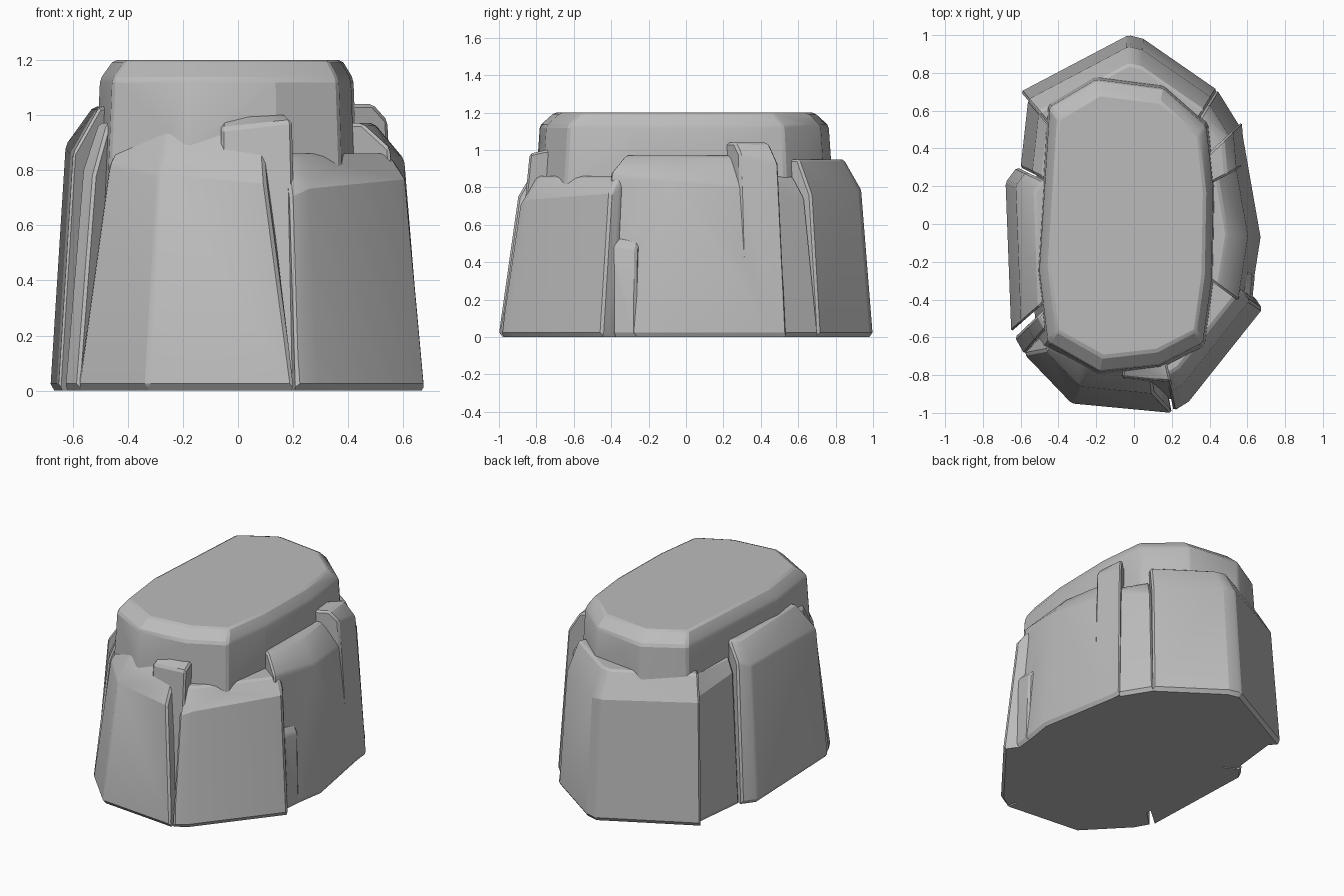
import bpy
import bmesh
import math
from mathutils import Vector

default_cube = bpy.data.objects.get("Cube")
if default_cube:
    bpy.data.objects.remove(default_cube, do_unlink=True)

# One stone colour for the whole boulder
stone = bpy.data.materials.new("grey_stone")
stone.use_nodes = True
stone_colour = (0.5, 0.5, 0.5, 1)
stone.diffuse_color = stone_colour
stone.node_tree.nodes["Principled BSDF"].inputs["Base Color"].default_value = stone_colour


def ring(outline, scale, height):
    """Scale a flat outline toward the boulder's axis and lift it to a height."""
    return [Vector((x * scale, y * scale, height)) for x, y in outline]


def block(name, foot, shoulder, crown, lean=.9, taper=.9, pinch=1):
    """Convex stone: a foot outline leans in to a shoulder, then bevels up to a crown.

    The shoulder height runs from its first to its second value along the outline,
    and pinch narrows the stone toward its own middle as it rises.
    """
    top = ring(foot, lean, 0)
    middle = sum(top, Vector()) / len(top)
    start, end = shoulder
    for i, point in enumerate(top):
        point.xy = middle.xy.lerp(point.xy, pinch)
        point.z = start + (end - start) * i / (len(top) - 1)
    rim = [point.xy for point in top]
    points = ring(foot, .98, 0) + ring(foot, 1, .025) + ring(foot, .3, 0)
    points += top + ring(rim, taper, crown) + ring(rim, .4, crown)

    bm = bmesh.new()
    for point in points:
        bm.verts.new(point)
    hull = bmesh.ops.convex_hull(bm, input=bm.verts)
    inner = {v for v in hull["geom_interior"] if isinstance(v, bmesh.types.BMVert)}
    bmesh.ops.delete(bm, geom=list(inner), context="VERTS")
    bmesh.ops.dissolve_limit(bm, angle_limit=math.radians(2), verts=bm.verts, edges=bm.edges)
    # Worn edges
    worn = [edge for edge in bm.edges
            if edge.calc_face_angle(0) > math.radians(25)
            and max(v.co.z for v in edge.verts) > .1]
    bmesh.ops.bevel(bm, geom=worn, offset=.012, segments=1, affect="EDGES", clamp_overlap=True)
    bmesh.ops.recalc_face_normals(bm, faces=bm.faces)

    mesh = bpy.data.meshes.new(name)
    bm.to_mesh(mesh)
    bm.free()
    mesh.materials.append(stone)
    stone_object = bpy.data.objects.new(name, mesh)
    bpy.context.scene.collection.objects.link(stone_object)
    return stone_object


def fuse(body, part):
    """Merge a stone into the body and drop the separate copy."""
    union = body.modifiers.new("union", "BOOLEAN")
    union.operation = "UNION"
    union.solver = "EXACT"
    union.object = part
    graph = bpy.context.evaluated_depsgraph_get()
    merged = bpy.data.meshes.new_from_object(body.evaluated_get(graph))
    body.modifiers.clear()
    body.data = merged
    bpy.data.objects.remove(part, do_unlink=True)


# Tall core with its chamfered cap
core_foot = [(-.49, .68), (-.22, .84), (.17, .79), (.42, .57), (.46, .2),
             (.45, -.33), (.4, -.69), (.15, -.82), (-.2, -.86), (-.5, -.69), (-.55, -.27)]
boulder = block("boulder", core_foot, (1.13, 1.13), 1.2, lean=.91)

# Front faces
front_slab = block("front_slab", [(-.58, -.69), (-.33, -.95), (.2, -1)],
                   (.82, .75), .95, lean=.92, taper=.87, pinch=.8)
front_notch = block("front_notch", [(-.07, -.9), (.22, -.93)], (.95, .98), 1)
front_wedge = block("front_wedge", [(.21, -.99), (.29, -.94), (.68, -.45), (.64, -.39)],
                    (.7, .8), .86)

# Faces on the +x side
side_ledge = block("side_ledge", [(.62, -.46), (.64, -.27)], (.5, .47), .55, lean=.98)
side_slab = block("side_slab", [(.61, -.45), (.67, -.07), (.57, .5)],
                  (.88, .8), .97, taper=.82)
side_pillar = block("side_pillar", [(.59, .31), (.57, .54)], (.98, .93), 1.04, lean=.92)
back_corner = block("back_corner", [(.57, .5), (.44, .71)], (.8, .74), .86)

# Back faces
back_slab = block("back_slab", [(.44, .71), (.05, .98), (-.03, 1), (-.6, .7)],
                  (.76, .8), .95, lean=.94)

# Faces on the -x side
recessed_slab = block("recessed_slab", [(-.56, .66), (-.6, .3)], (.8, .85), .93)
long_slab = block("long_slab", [(-.62, .3), (-.68, .22), (-.65, -.57)],
                  (.92, .86), 1.03, lean=.92, taper=.84)
corner_pillar = block("corner_pillar", [(-.63, -.6), (-.58, -.69)], (.8, .78), .97)

for part in (front_slab, front_notch, front_wedge, side_ledge, side_slab, side_pillar,
             back_corner, back_slab, recessed_slab, long_slab, corner_pillar):
    fuse(boulder, part)

# Soft shading across shallow facets, crisp edges elsewhere
bpy.ops.object.select_all(action="DESELECT")
boulder.select_set(True)
bpy.context.view_layer.objects.active = boulder
bpy.ops.object.shade_smooth_by_angle(angle=math.radians(20))
